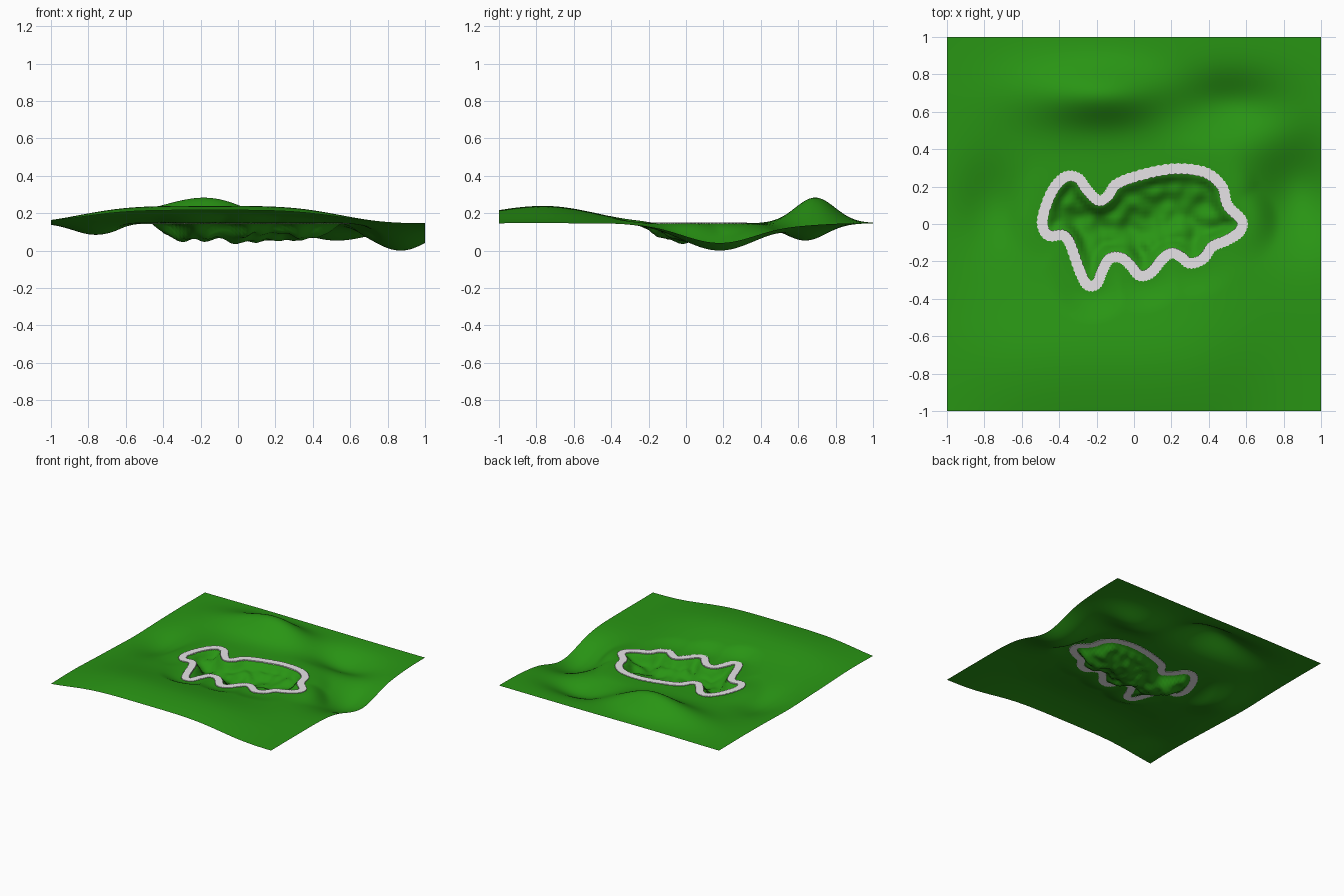
import bpy, bmesh, math
from mathutils import Vector, noise

cube = bpy.data.objects.get("Cube")
if cube:
    bpy.data.objects.remove(cube)

GROUND = 0.152


def material(name, colour):
    mat = bpy.data.materials.new(name)
    mat.use_nodes = True
    mat.diffuse_color = colour
    mat.node_tree.nodes["Principled BSDF"].inputs["Base Color"].default_value = colour
    return mat


grass = material("grass green", (0.022, 0.3, 0.007, 1))
stone = material("pale stone", (0.8, 0.77, 0.8, 1))


def add_object(name, bm, mat):
    mesh = bpy.data.meshes.new(name)
    bm.to_mesh(mesh)
    bm.free()
    mesh.materials.append(mat)
    obj = bpy.data.objects.new(name, mesh)
    bpy.context.scene.collection.objects.link(obj)
    return obj


def closed_spline(points, steps):
    """Smooth closed loop through the control points."""
    loop = []
    count = len(points)
    for i in range(count):
        a, b, c, d = (Vector(points[(i + k) % count]) for k in (-1, 0, 1, 2))
        for s in range(steps):
            t = s / steps
            loop.append(b + (c - a) * t / 2
                        + (a * 2 - b * 5 + c * 4 - d) * t * t / 2
                        + (b * 3 - a - c * 3 + d) * t ** 3 / 2)
    return loop


# Pond outline: centre line of the stone border
outline = closed_spline([
    (-.49, .02), (-.44, .17), (-.37, .25), (-.3, .245), (-.25, .18), (-.19, .125),
    (-.14, .15), (-.09, .215), (.05, .265), (.22, .295), (.38, .275), (.47, .2),
    (.5, .1), (.575, .02), (.565, -.04), (.5, -.085), (.42, -.12), (.37, -.185),
    (.3, -.21), (.25, -.175), (.2, -.155), (.15, -.19), (.09, -.26), (.03, -.275),
    (-.02, -.22), (-.07, -.18), (-.13, -.185), (-.17, -.25), (-.2, -.32),
    (-.25, -.325), (-.29, -.25), (-.34, -.11), (-.38, -.06), (-.46, -.06)], 10)


def inside(p):
    hit = False
    for a, b in zip(outline, outline[1:] + outline[:1]):
        if (a.y > p.y) != (b.y > p.y):
            if p.x < a.x + (p.y - a.y) * (b.x - a.x) / (b.y - a.y):
                hit = not hit
    return hit


def smooth(low, high, value):
    t = min(max((value - low) / (high - low), 0), 1)
    return t * t * (3 - 2 * t)


def bump(p, x, y, wide, deep, height):
    return height * math.exp(-((p.x - x) / wide) ** 2 / 2 - ((p.y - y) / deep) ** 2 / 2)


# Hills and hollows: x, y, x spread, y spread, height
LAND = [
    (-.15, .69, .21, .105, .128),
    (-.5, .7, .2, .13, .04),
    (.87, .18, .16, .2, -.146),
    (.52, .64, .2, .11, -.092),
    (-.76, .1, .12, .17, -.062),
]
# Hollows in the pond bed
POOLS = [
    (-.3, 0, .06, .08, -.045),
    (-.16, -.03, .06, .07, -.04),
    (.01, -.02, .06, .08, -.055),
    (.18, .06, .09, .08, -.05),
    (.36, 0, .06, .08, -.035),
]


def ground_height(p):
    gap = min((p - q).length for q in outline)
    if gap < .4 and inside(p):
        bed = -.045 + sum(bump(p, *pool) for pool in POOLS)
        bed += .025 * noise.noise(Vector((p.x * 14, p.y * 14, 0)))
        return GROUND + bed * smooth(.02, .085, gap)
    land = sum(bump(p, *hill) for hill in LAND)
    # Long ridge along the front, steeper on its outer side
    spread = .32 if p.y < -.76 else .27
    along = math.exp(-((p.x + .15) / .75) ** 4)
    land += .093 * along * math.exp(-((p.y + .76) / spread) ** 2 / 2)
    return GROUND + land * smooth(.03, .2, gap)


# Terrain sheet
bm = bmesh.new()
bmesh.ops.create_grid(bm, x_segments=100, y_segments=100, size=1)
for v in bm.verts:
    v.co.z = max(ground_height(v.co.xy), 0)
lowest = min(v.co.z for v in bm.verts)
for v in bm.verts:
    v.co.z -= lowest
for f in bm.faces:
    f.smooth = True
add_object("terrain", bm, grass)

# Stone border: a flat band with finely notched edges
bm = bmesh.new()
rings = []
total = len(outline)
for i, p in enumerate(outline):
    side = (outline[(i + 1) % total] - outline[i - 1]).normalized().orthogonal()
    half = .031 if i % 2 else .026
    top, low = GROUND - lowest + .005, GROUND - lowest - .004
    corners = ((half, top), (-half, top), (-half, low), (half, low))
    rings.append([bm.verts.new((*(p + side * w), z)) for w, z in corners])
for i in range(total):
    here, after = rings[i], rings[(i + 1) % total]
    for k in range(4):
        n = (k + 1) % 4
        bm.faces.new((here[k], here[n], after[n], after[k]))
bmesh.ops.recalc_face_normals(bm, faces=bm.faces)
add_object("pond_border", bm, stone)
